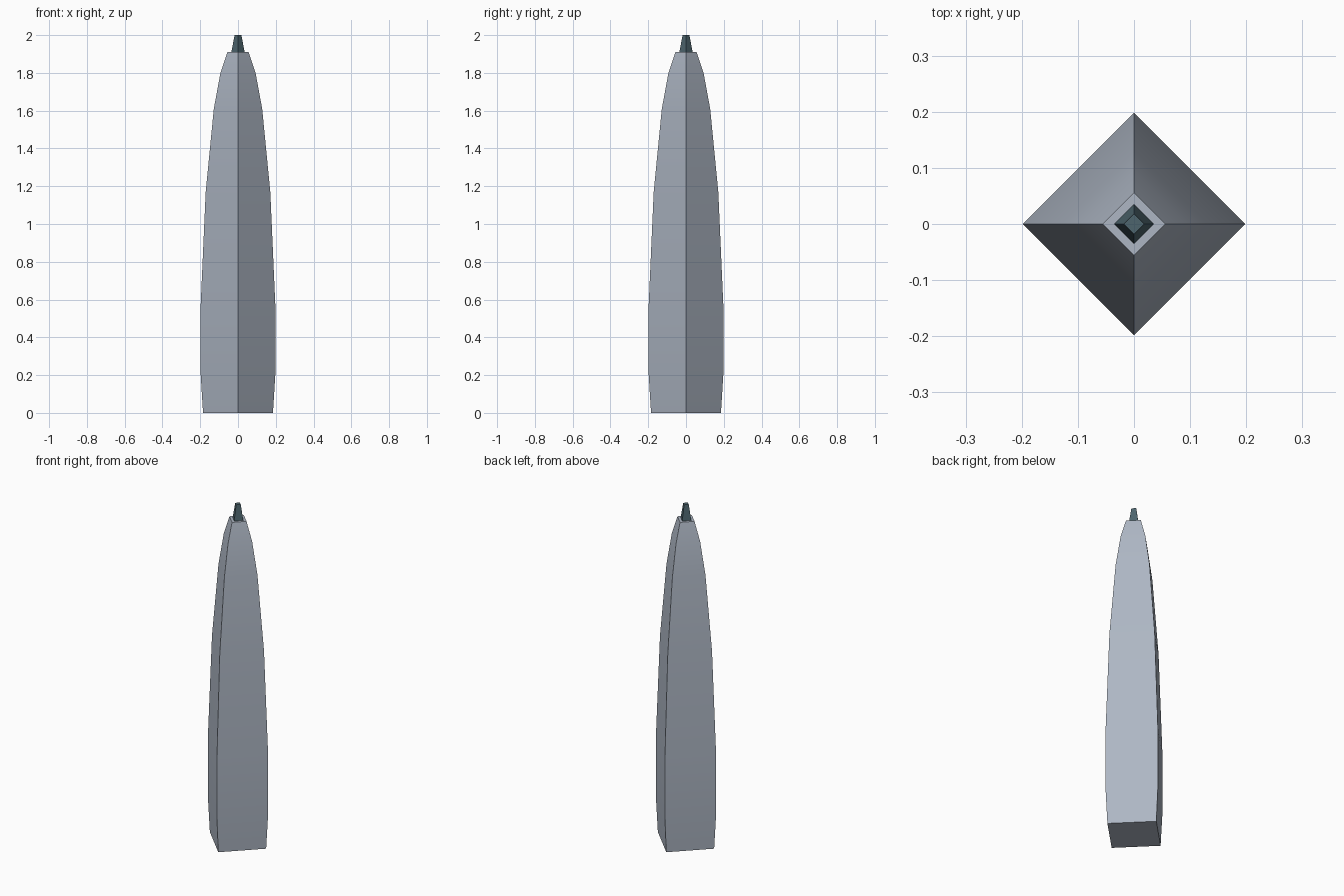
import bpy
import math

cube = bpy.data.objects.get("Cube")
if cube:
    bpy.data.objects.remove(cube, do_unlink=True)


def material(name, color):
    m = bpy.data.materials.new(name)
    m.use_nodes = True
    m.diffuse_color = color
    m.node_tree.nodes["Principled BSDF"].inputs["Base Color"].default_value = color
    return m


def square_tower(name, profile, mat):
    """Stack diamond-shaped rings of (radius, height) into a closed solid."""
    sides = 4
    verts, faces = [], []
    for radius, z in profile:
        for k in range(sides):
            a = math.tau * k / sides
            verts.append((radius * math.cos(a), radius * math.sin(a), z))
    for i in range(len(profile) - 1):
        for k in range(sides):
            n = (k + 1) % sides
            low, high = i * sides, (i + 1) * sides
            faces.append((low + k, low + n, high + n, high + k))
    last = (len(profile) - 1) * sides
    faces.append(tuple(reversed(range(sides))))
    faces.append(tuple(range(last, last + sides)))
    mesh = bpy.data.meshes.new(name)
    mesh.from_pydata(verts, [], faces)
    mesh.materials.append(mat)
    obj = bpy.data.objects.new(name, mesh)
    bpy.context.collection.objects.link(obj)
    bpy.ops.object.select_all(action="DESELECT")
    obj.select_set(True)
    bpy.context.view_layer.objects.active = obj
    bpy.ops.object.shade_smooth_by_angle(angle=math.radians(30))
    return obj


steel = material("blue_grey_steel", (0.42, 0.47, 0.55, 1))
glass = material("dark_teal_glass", (0.075, 0.13, 0.155, 1))

# Tapering shaft with a slightly narrowed foot
square_tower("tower_shaft", [(0.185, 0), (0.198, 0.21), (0.198, 0.56), (0.171, 1.17),
                             (0.128, 1.61), (0.093, 1.8), (0.056, 1.91)], steel)

# Small tapered lantern on the flat top
square_tower("top_lantern", [(0.036, 1.905), (0.018, 2.0)], glass)
